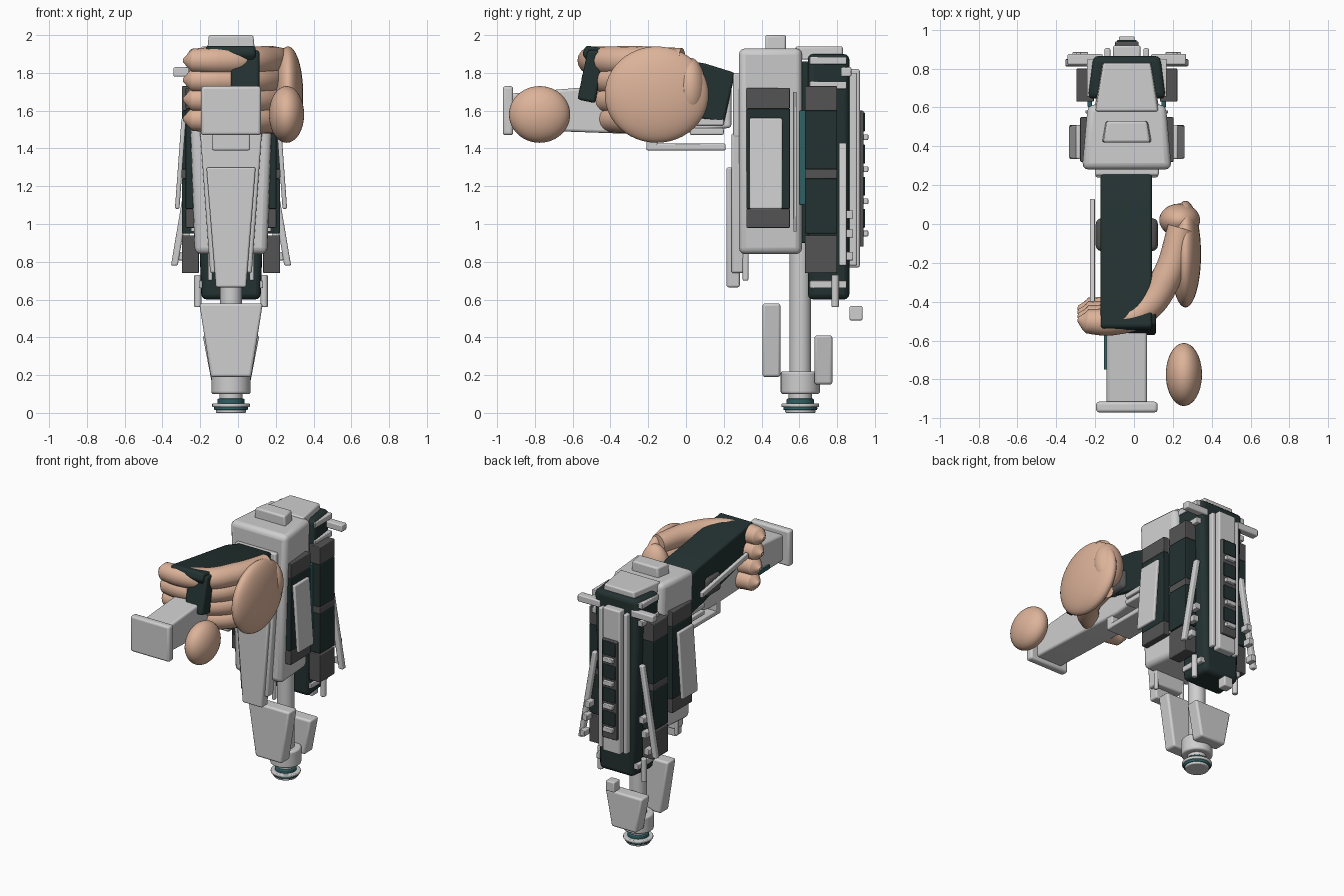
import bpy, bmesh
from math import radians
from mathutils import Vector

if "Cube" in bpy.data.objects:
    bpy.data.objects.remove(bpy.data.objects["Cube"])


def material(name, rgb):
    m = bpy.data.materials.new(name)
    m.use_nodes = True
    m.diffuse_color = (*rgb, 1)
    m.node_tree.nodes["Principled BSDF"].inputs["Base Color"].default_value = (*rgb, 1)
    return m


LIGHT = material("light grey", (0.62, 0.62, 0.62))
DARK = material("black green", (0.017, 0.032, 0.031))
MID = material("charcoal grey", (0.09, 0.088, 0.088))
TEAL = material("deep teal", (0.03, 0.12, 0.13))
SKIN = material("skin", (0.72, 0.45, 0.32))
C = -0.037  # centre line of the device


def finish(name, bm, mat, bevel=0.0):
    bmesh.ops.recalc_face_normals(bm, faces=bm.faces)
    me = bpy.data.meshes.new(name)
    bm.to_mesh(me)
    bm.free()
    ob = bpy.data.objects.new(name, me)
    bpy.context.collection.objects.link(ob)
    me.materials.append(mat)
    if bevel:
        mod = ob.modifiers.new("Bevel", "BEVEL")
        mod.width, mod.segments = bevel, 3
    bpy.ops.object.select_all(action="DESELECT")
    ob.select_set(True)
    bpy.context.view_layer.objects.active = ob
    bpy.ops.object.shade_smooth_by_angle(angle=radians(35))
    return ob


def slab(name, mat, ys, zs, half, half_top=None, cx=C, back=1.0, lean=0.0, bevel=0.008):
    """Box with its own half width at the bottom, top and back; lean shifts the bottom in x."""
    bm = bmesh.new()
    rings = []
    for z, h, dx in ((zs[0], half, lean), (zs[1], half_top or half, 0)):
        rings.append([bm.verts.new((cx + dx + sx * h * (back if y == ys[1] else 1), y, z))
                      for sx, y in ((-1, ys[0]), (1, ys[0]), (1, ys[1]), (-1, ys[1]))])
    lo, hi = rings
    bm.faces.new(lo)
    bm.faces.new(hi)
    for i in range(4):
        j = (i + 1) % 4
        bm.faces.new((lo[i], lo[j], hi[j], hi[i]))
    return finish(name, bm, mat, bevel)


def side_profile(name, mat, pts, x0, x1, bevel=0.01):
    """Outline in y and z, extruded across x."""
    bm = bmesh.new()
    f = bm.faces.new([bm.verts.new((x0, y, z)) for y, z in pts])
    r = bmesh.ops.extrude_face_region(bm, geom=[f])
    bmesh.ops.translate(bm, vec=(x1 - x0, 0, 0),
                        verts=[v for v in r["geom"] if isinstance(v, bmesh.types.BMVert)])
    return finish(name, bm, mat, bevel)


def drum(name, mat, y, z0, z1, r, x=C, bevel=0.006):
    bm = bmesh.new()
    bmesh.ops.create_cone(bm, cap_ends=True, segments=32, radius1=r, radius2=r, depth=z1 - z0)
    bmesh.ops.translate(bm, vec=(x, y, (z0 + z1) / 2), verts=bm.verts)
    return finish(name, bm, mat, bevel)


def ellipsoid(name, centre, radii):
    bm = bmesh.new()
    bmesh.ops.create_uvsphere(bm, u_segments=40, v_segments=24, radius=1)
    bmesh.ops.scale(bm, vec=radii, verts=bm.verts)
    bmesh.ops.translate(bm, vec=centre, verts=bm.verts)
    return finish(name, bm, SKIN)


def tube(name, mat, pts, radius):
    """Smooth tube through x, y, z, radius-factor points."""
    cu = bpy.data.curves.new(name, "CURVE")
    cu.dimensions, cu.bevel_depth, cu.bevel_resolution = "3D", radius, 6
    cu.use_fill_caps = True
    sp = cu.splines.new("BEZIER")
    sp.bezier_points.add(len(pts) - 1)
    for p, (x, y, z, r) in zip(sp.bezier_points, pts):
        p.co, p.radius = Vector((x, y, z)), r
        p.handle_left_type = p.handle_right_type = "AUTO"
    cu.materials.append(mat)
    ob = bpy.data.objects.new(name, cu)
    bpy.context.collection.objects.link(ob)


# Main housing and rear block
slab("main_housing", LIGHT, (0.28, 0.615), (0.84, 1.93), 0.195, 0.232, back=0.87, bevel=0.035)
slab("top_block", LIGHT, (0.42, 0.53), (1.9, 2.0), 0.13, 0.12, back=0.85, bevel=0.012)
slab("inner_core", DARK, (0.55, 0.7), (0.9, 1.86), 0.14, 0.15)
slab("rear_block", DARK, (0.645, 0.865), (0.6, 1.9), 0.16, 0.205, back=0.86, bevel=0.03)
slab("top_wedge", LIGHT, (0.58, 0.83), (1.87, 1.94), 0.17, 0.16, back=0.75, bevel=0.01)

# Front plates
slab("front_plate", LIGHT, (0.24, 0.33), (0.74, 1.48), 0.11, 0.163, bevel=0.012)
slab("front_inlay", LIGHT, (0.215, 0.285), (0.665, 1.3), 0.08, 0.13, bevel=0.01)
slab("front_upper_strip", LIGHT, (0.25, 0.3), (1.46, 1.8), 0.165, bevel=0.01)

# Central rod, fins and foot
drum("rod", LIGHT, 0.605, 0.18, 0.95, 0.058)
drum("rod_collar", LIGHT, 0.605, 0.1, 0.22, 0.104, bevel=0.012)
drum("foot_neck", LIGHT, 0.605, 0.07, 0.11, 0.062)
drum("foot_neck_ring", TEAL, 0.605, 0.045, 0.075, 0.072)
drum("foot_upper_disc", LIGHT, 0.605, 0.03, 0.05, 0.1)
drum("foot_groove", TEAL, 0.605, 0.015, 0.035, 0.09)
drum("foot_lower_disc", LIGHT, 0.605, 0, 0.02, 0.08)
slab("front_fin", LIGHT, (0.405, 0.5), (0.19, 0.58), 0.107, 0.168, bevel=0.014)
slab("rear_fin", LIGHT, (0.68, 0.775), (0.15, 0.41), 0.1, 0.15, bevel=0.014)
slab("loose_cube", LIGHT, (0.865, 0.935), (0.49, 0.565), 0.035)

# Matching side equipment
BANDS = [(0.74, 0.94, MID), (0.95, 1.24, DARK), (1.24, 1.29, MID), (1.29, 1.6, DARK), (1.6, 1.73, MID)]
PANEL = [(0.98, 1.08, MID), (1.08, 1.61, DARK), (1.61, 1.72, MID)]
for s, side in ((-1, "right"), (1, "left")):
    for i, (z0, z1, m) in enumerate(BANDS):
        slab(f"{side}_rear_band_{i}", m, (0.63, 0.8), (z0, z1), 0.045, cx=C + s * 0.215, bevel=0.005)
    for i, (z0, z1, m) in enumerate(PANEL):
        slab(f"{side}_panel_{i}", m, (0.32, 0.55), (z0, z1), 0.025, cx=C + s * 0.215, bevel=0.005)
    slab(f"{side}_cover", LIGHT, (0.335, 0.51), (1.08, 1.56), 0.012, cx=C + s * 0.25, lean=s * 0.035)
    slab(f"{side}_seam_rail", LIGHT, (0.57, 0.585), (0.96, 1.7), 0.012, cx=C + s * 0.2, bevel=0.003)
    for i, z in enumerate((0.68, 1.735, 1.865)):
        slab(f"{side}_clamp_{i}", LIGHT, (0.655, 0.85), (z - 0.02, z + 0.02), 0.02,
             cx=C + s * (0.15 + 0.035 * (z > 1)), bevel=0.005)
    slab(f"{side}_flared_bar", LIGHT, (0.81, 0.85), (0.78, 1.43), 0.018, cx=C + s * 0.19, lean=s * 0.11)
    for i, z in enumerate((0.83, 0.95, 1.05)):
        slab(f"{side}_tab_{i}", LIGHT, (0.82, 0.885), (z - 0.022, z + 0.022), 0.02,
             cx=C + s * (0.26 - 0.02 * i), bevel=0.005)
    slab(f"{side}_upper_bar", LIGHT, (0.82, 0.875), (1.78, 1.83), 0.09, cx=C + s * 0.215)
    slab(f"{side}_back_rail", LIGHT, (0.85, 0.905), (0.78, 1.8), 0.015, cx=C + s * 0.1)
    slab(f"{side}_teal_strip", TEAL, (0.6, 0.64), (1.1, 1.6), 0.012, cx=C + s * 0.19)
    drum(f"{side}_lower_pin", LIGHT, 0.79, 0.56, 0.73, 0.02, x=C + s * 0.175)
    slab(f"{side}_lower_strip", LIGHT, (0.3, 0.33), (0.7, 0.9), 0.012, cx=C + s * 0.11)

# Back panel with dark slots
slab("back_panel", LIGHT, (0.85, 0.92), (0.77, 1.82), 0.07, bevel=0.01)
slab("back_inlay", MID, (0.9, 0.94), (0.88, 1.6), 0.06, bevel=0.006)
for i in range(4):
    z = 0.98 + 0.17 * i
    slab(f"back_slot_{i}", DARK, (0.92, 0.948), (z, z + 0.1), 0.05, bevel=0.005)
    slab(f"back_stud_{i}", LIGHT, (0.93, 0.965), (z - 0.045, z - 0.015), 0.04, bevel=0.005)

# Horizontal arm, dark cover and guard
side_profile("arm_beam", LIGHT, [(-0.93, 1.5), (-0.93, 1.69), (0.24, 1.79), (0.24, 1.51), (-0.1, 1.47)],
             C - 0.105, C + 0.105, 0.015)
slab("arm_end_plate", LIGHT, (-0.97, -0.915), (1.47, 1.73), 0.158, bevel=0.015)
side_profile("arm_cover", DARK,
             [(-0.55, 1.9), (-0.53, 1.945), (-0.43, 1.93), (0.1, 1.85), (0.26, 1.8),
              (0.2, 1.53), (0.06, 1.56), (-0.4, 1.68)], C - 0.135, C + 0.13, 0.015)
side_profile("arm_front_flap", DARK, [(-0.52, 1.92), (-0.43, 1.92), (-0.48, 1.64), (-0.575, 1.66)],
             C + 0.0, C + 0.15, 0.015)
side_profile("arm_side_lever", LIGHT, [(-0.4, 1.74), (-0.4, 1.78), (0.13, 1.69), (0.13, 1.65)],
             C - 0.19, C - 0.165, 0.005)
side_profile("arm_teal_strip", TEAL, [(-0.75, 1.51), (-0.75, 1.54), (-0.5, 1.54), (-0.5, 1.51)],
             C - 0.118, C - 0.1, 0.003)
side_profile("arm_pivot", MID, [(-0.14, 1.6), (-0.14, 1.74), (0.03, 1.74), (0.03, 1.6)],
             C - 0.16, C + 0.16, 0.03)
slab("guard", LIGHT, (-0.2, 0.21), (1.39, 1.425), 0.1)
slab("guard_post", LIGHT, (-0.21, -0.15), (1.39, 1.52), 0.1)
for i, z in enumerate((1.49, 1.54)):
    slab(f"arm_joint_plate_{i}", LIGHT, (0.02, 0.2), (z - 0.018, z + 0.018), 0.13)

# Hand gripping the arm
ellipsoid("palm", (0.265, -0.155, 1.685), (0.08, 0.275, 0.255))
ellipsoid("palm_heel", (0.235, 0.02, 1.72), (0.105, 0.085, 0.16))
ellipsoid("thumb_ball", (0.257, -0.775, 1.58), (0.093, 0.162, 0.15))
for i in range(4):
    z, back = 1.865 - 0.103 * i, 0.02 * i
    tube(f"finger_{i}", SKIN,
         [(0.24, -0.02, z, 0.9), (0.17, -0.27, z, 1.05), (0.04, -0.45 + back, z, 1),
          (-0.12, -0.5 + back, z, 1), (-0.24, -0.5 + back, z, 0.85), (-0.29, -0.49 + back, z, 0.15)], 0.074)
